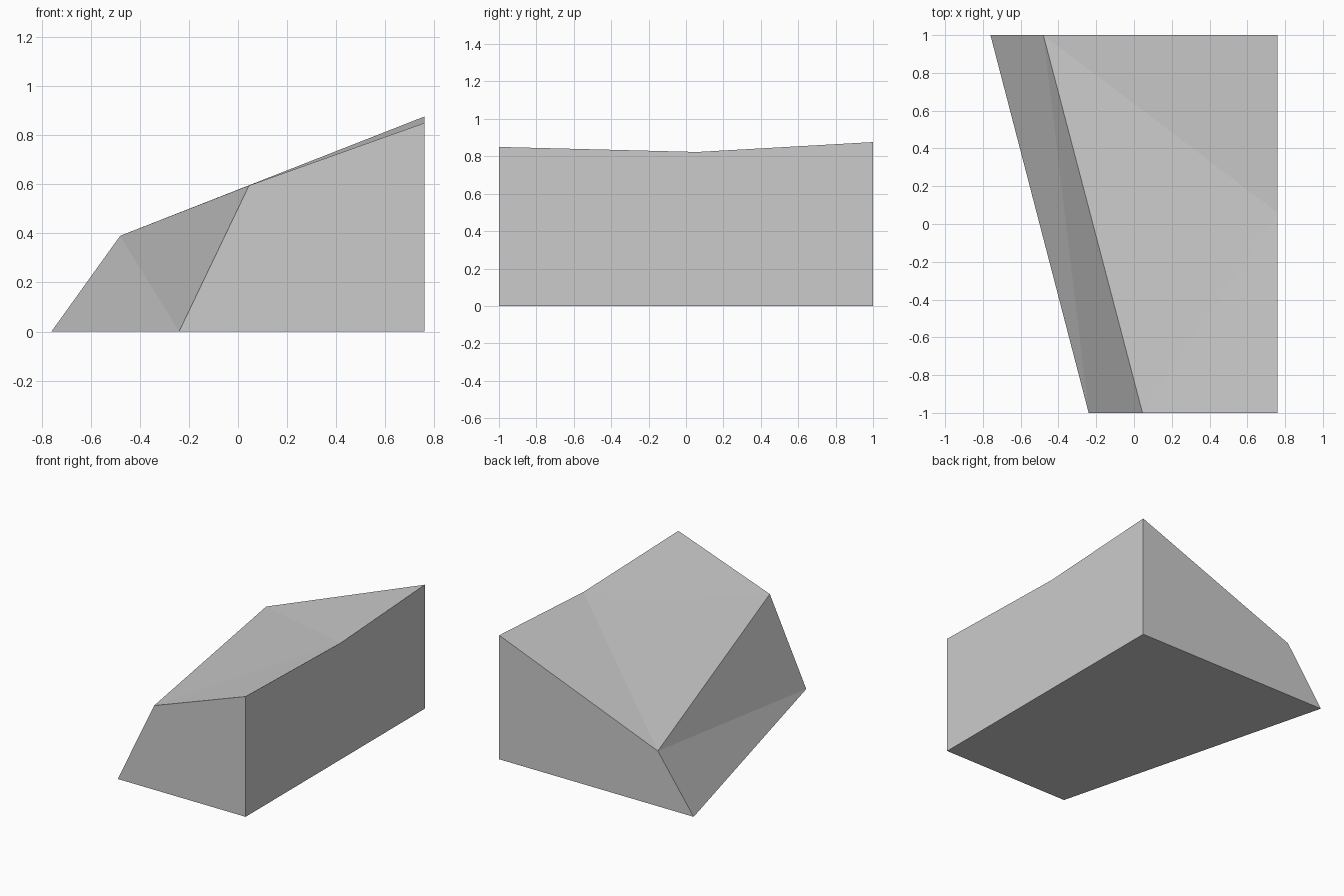
import bpy
import bmesh

if "Cube" in bpy.data.objects:
    bpy.data.objects.remove(bpy.data.objects["Cube"])

# Single flat grey
grey = bpy.data.materials.new("light_grey")
grey.diffuse_color = (0.6, 0.6, 0.6, 1.0)
grey.use_nodes = True
grey.node_tree.nodes["Principled BSDF"].inputs["Base Color"].default_value = grey.diffuse_color

# Corners of the slanted wedge block
points = {
    "base_back_left": (-0.76, 1, 0),
    "base_front_left": (-0.24, -1, 0),
    "base_front_right": (0.76, -1, 0),
    "base_back_right": (0.76, 1, 0),
    "top_back_left": (-0.48, 1, 0.39),
    "top_front_left": (0.045, -1, 0.595),
    "top_front_right": (0.76, -1, 0.85),
    "top_mid_right": (0.76, 0.06, 0.823),
    "top_back_right": (0.76, 1, 0.876),
}

bm = bmesh.new()
v = {name: bm.verts.new(co) for name, co in points.items()}


def face(*names):
    bm.faces.new([v[n] for n in names])


# Underside
face("base_back_left", "base_back_right", "base_front_right", "base_front_left")
# Front and back walls
face("base_front_left", "base_front_right", "top_front_right", "top_front_left")
face("base_back_right", "base_back_left", "top_back_left", "top_back_right")
# Right wall with the dipped upper edge
face("base_front_right", "base_back_right", "top_back_right",
     "top_mid_right", "top_front_right")
# Folded left slope
face("base_back_left", "base_front_left", "top_back_left")
face("base_front_left", "top_front_left", "top_back_left")
# Creased top
face("top_back_left", "top_mid_right", "top_back_right")
face("top_back_left", "top_front_left", "top_mid_right")
face("top_front_left", "top_front_right", "top_mid_right")

bmesh.ops.recalc_face_normals(bm, faces=bm.faces[:])
mesh = bpy.data.meshes.new("wedge_block")
bm.to_mesh(mesh)
bm.free()
mesh.materials.append(grey)
block = bpy.data.objects.new("wedge_block", mesh)
bpy.context.collection.objects.link(block)
